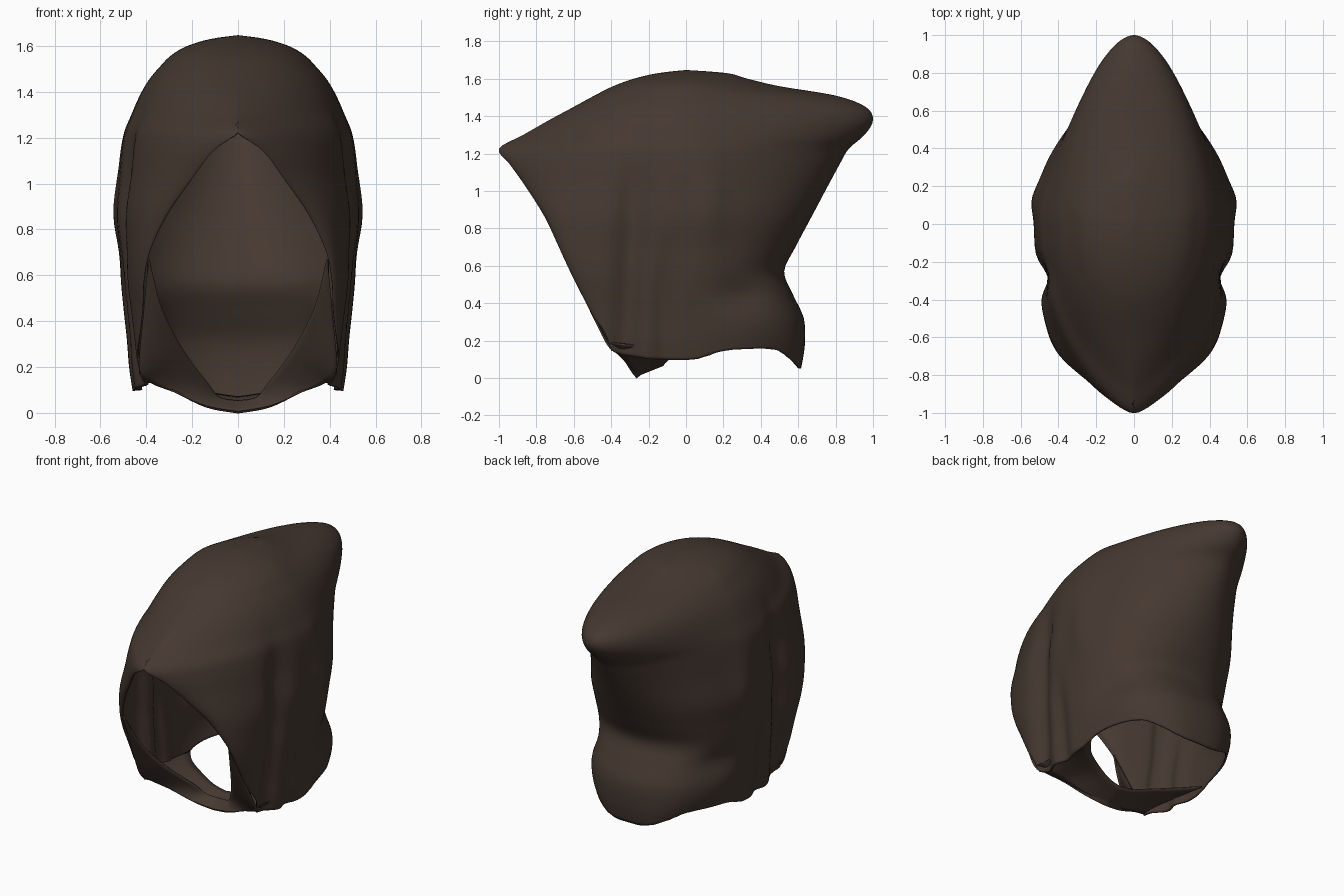
import bpy
import bmesh
import math
from mathutils import Vector

if "Cube" in bpy.data.objects:
    bpy.data.objects.remove(bpy.data.objects["Cube"])

cloth = bpy.data.materials.new("dark brown cloth")
cloth.use_nodes = True
COLOUR = (0.06, 0.04, 0.03, 1)
cloth.diffuse_color = COLOUR
shader = cloth.node_tree.nodes["Principled BSDF"]
shader.inputs["Base Color"].default_value = COLOUR
shader.inputs["Roughness"].default_value = 0.9


def spline(keys, steps):
    """Smooth curve through rows of numbers."""
    keys = [Vector(k) for k in keys]
    out = []
    for i in range(len(keys) - 1):
        a, b = keys[max(i - 1, 0)], keys[i]
        c, d = keys[i + 1], keys[min(i + 2, len(keys) - 1)]
        for s in range(steps):
            t = s / steps
            m, n = (c - a) / 2, (d - b) / 2
            out.append(b + m * t + (3 * (c - b) - 2 * m - n) * t ** 2
                       + (2 * (b - c) + m + n) * t ** 3)
    return out + [keys[-1]]


def bump(value, centre, width):
    return math.exp(-((value - centre) / width) ** 2)


def ramp(value, low, high):
    t = min(max((value - low) / (high - low), 0), 1)
    return t * t * (3 - 2 * t)


def cloth_sheet(name, rows, thickness):
    """Half a sheet of cloth from rows of points, mirrored and thickened."""
    n = len(rows[0])
    verts = [p for row in rows for p in row]
    faces = [(i * n + j, i * n + j + 1, (i + 1) * n + j + 1, (i + 1) * n + j)
             for i in range(len(rows) - 1) for j in range(n - 1)]
    mesh = bpy.data.meshes.new(name)
    mesh.from_pydata(verts, [], faces)
    bm = bmesh.new()
    bm.from_mesh(mesh)
    bmesh.ops.remove_doubles(bm, verts=bm.verts, dist=0.001)
    bm.to_mesh(mesh)
    bm.free()
    mesh.materials.append(cloth)
    obj = bpy.data.objects.new(name, mesh)
    bpy.context.collection.objects.link(obj)
    mirror = obj.modifiers.new("Mirror", "MIRROR")
    mirror.merge_threshold = 0.001
    solid = obj.modifiers.new("Thickness", "SOLIDIFY")
    solid.thickness = thickness
    solid.offset = -1
    bpy.ops.object.select_all(action="DESELECT")
    obj.select_set(True)
    bpy.context.view_layer.objects.active = obj
    bpy.ops.object.shade_smooth_by_angle(angle=math.radians(50))


# Hood levels: height, front y, front half width, widest y, half width, back y
LEVELS = [
    (0.10, -0.40, 0.44, 0.00, 0.46, 0.615),
    (0.20, -0.43, 0.445, 0.00, 0.475, 0.635),
    (0.32, -0.49, 0.43, 0.00, 0.485, 0.63),
    (0.45, -0.56, 0.415, 0.00, 0.50, 0.57),
    (0.57, -0.62, 0.41, 0.00, 0.51, 0.525),
    (0.70, -0.68, 0.385, 0.02, 0.515, 0.585),
    (0.86, -0.755, 0.31, 0.05, 0.53, 0.67),
    (1.02, -0.855, 0.20, 0.05, 0.52, 0.755),
    (1.14, -0.94, 0.11, 0.05, 0.51, 0.82),
    (1.225, -1.00, 0, 0.05, 0.495, 0.87),
    (1.30, -0.87, 0, 0.05, 0.465, 0.955),
    (1.38, -0.73, 0, 0.05, 0.43, 1.00),
    (1.45, -0.60, 0, 0.05, 0.39, 0.96),
    (1.51, -0.49, 0, 0.05, 0.34, 0.80),
    (1.56, -0.39, 0, 0.04, 0.29, 0.50),
    (1.60, -0.28, 0, 0.03, 0.22, 0.33),
    (1.63, -0.15, 0, 0.02, 0.12, 0.22),
    (1.647, 0, 0, 0, 0, 0),
]
# Lower hem: y, height
HEM = spline([(-0.45, 0.17), (-0.36, 0.13), (-0.25, 0.11), (-0.16, 0.10),
              (0.05, 0.10), (0.2, 0.145), (0.45, 0.155), (0.55, 0.11),
              (0.61, 0.05)], 12)


def hem_height(y):
    return min(HEM, key=lambda p: abs(p[0] - y))[1]


def hood_point(level, s):
    """Point on one level; s runs from -1 at the face rim to 1 at the back."""
    z, front, rim, mid, half, back = level
    t = min(abs(math.sin(s * math.pi / 2)), 1)
    if s < 0:
        y = mid + (front - mid) * t
        peak = ramp(z, 0.8, 1.2) * (1 - ramp(z, 1.25, 1.55))
        x = rim + (half - rim) * (1 - t ** 2.2) ** (0.5 + 0.3 * peak)
    else:
        y = mid + (back - mid) * t
        k = ramp(z, 0.3, 1.25)
        x = half * (1 - t ** (2.6 - 1.3 * k)) ** (0.42 + 0.13 * k)
    # Hanging folds down the side, and the pinch above the neck flare
    fade = 1 - ramp(z, 0.9, 1.45)
    x -= x * 0.11 * fade * bump(y, -0.30 + 0.06 * (z - 0.6), 0.08)
    x -= 0.03 * (1 - ramp(z, 0.4, 0.8)) * bump(y, -0.12, 0.06)
    x += 0.02 * fade * bump(y, 0.13, 0.08) * bump(z, 0.92, 0.25)
    x -= x * 0.09 * bump(y, 0.32, 0.16) * bump(z, 0.45, 0.09)
    # Lowest rows follow the wavy hem
    if z < 0.32:
        low = hem_height(y)
        z = low + (z - 0.10) / 0.22 * (0.32 - low)
    return (max(x, 0), y, z)


COLUMNS = 60
hood_rows = [[hood_point(level, 2 * j / COLUMNS - 1)
              for j in range(COLUMNS + 1)] for level in spline(LEVELS, 4)]
cloth_sheet("hood", hood_rows, 0.012)

# Folded neck collar closing the lower front, from face rim to throat
lower_edge = [(0.43, -0.43, 0.19), (0.38, -0.37, 0.13),
              (0.28, -0.33, 0.09), (0.14, -0.29, 0.03), (0, -0.27, 0.005)]
outer = spline([(0.39, -0.665, 0.67), (0.412, -0.55, 0.44)] + lower_edge, 5)
inner = spline([(0.385, -0.655, 0.67), (0.34, -0.57, 0.48),
                (0.27, -0.46, 0.33), (0.20, -0.36, 0.22),
                (0.13, -0.27, 0.13), (0.08, -0.22, 0.07),
                (0, -0.20, 0.055)], 5)
collar_rows = []
for a, b in zip(outer, inner):
    row = []
    for i in range(9):
        t = i / 8
        p = a.lerp(b, t)
        p.y -= 0.05 * math.sin(math.pi * t) * (a - b).length
        row.append(p)
    collar_rows.append(row)
cloth_sheet("neck_collar", collar_rows, 0.01)

# Underside fold from the collar's lower edge back to the neck hole
fold_outer = spline(lower_edge, 5)
fold_inner = spline([(0.44, 0.12, 0.125), (0.34, 0.00, 0.13),
                     (0.22, -0.07, 0.11), (0.10, -0.11, 0.08),
                     (0, -0.12, 0.065)], 5)
fold_rows = [[b.lerp(a, i / 6) for i in range(7)]
             for a, b in zip(fold_outer, fold_inner)]
cloth_sheet("collar_underfold", fold_rows, 0.008)
